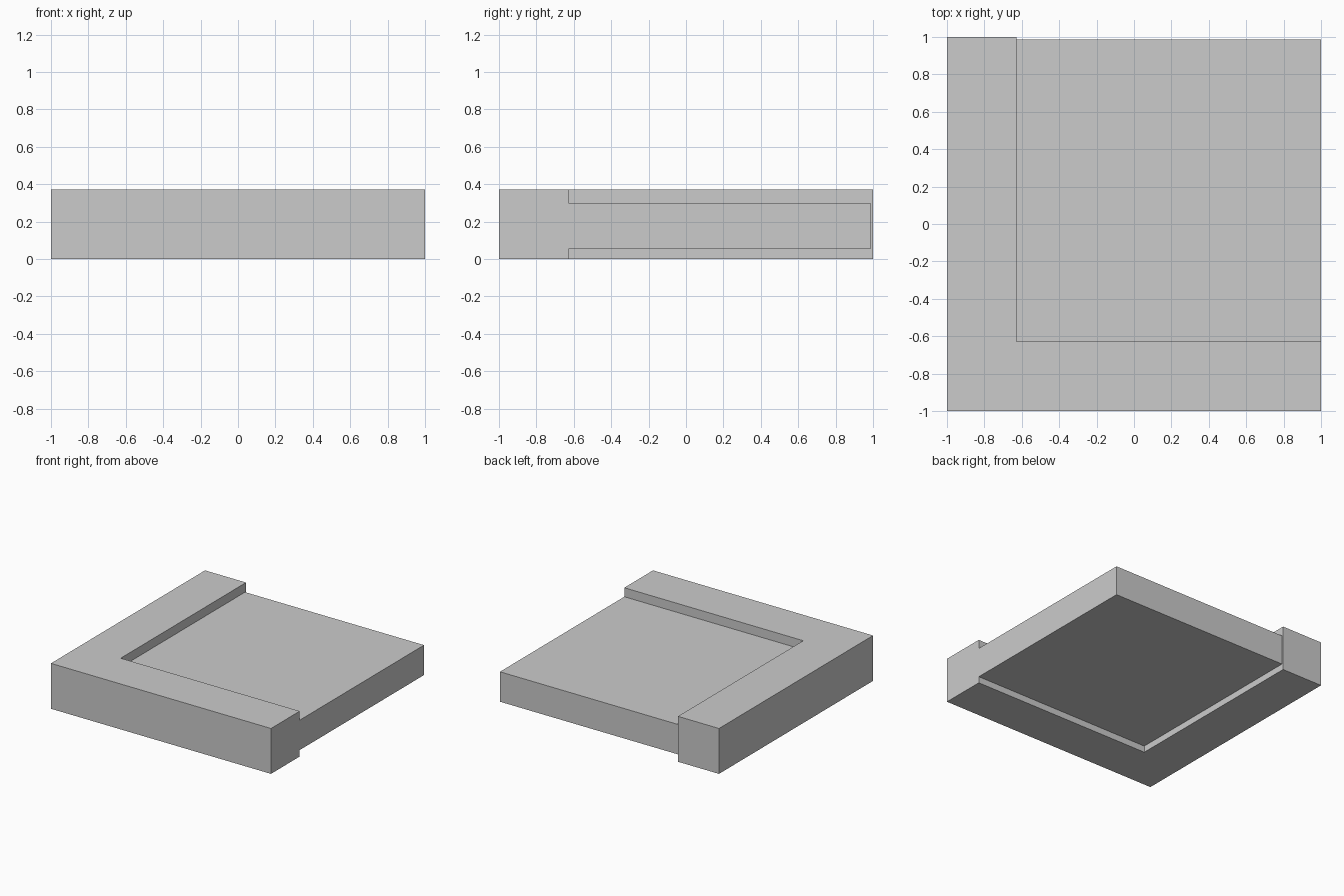
import bpy
import bmesh

cube = bpy.data.objects.get("Cube")
if cube:
    bpy.data.objects.remove(cube, do_unlink=True)

GREY = (0.6, 0.6, 0.6, 1.0)
mat = bpy.data.materials.new("plain grey")
mat.use_nodes = True
mat.diffuse_color = GREY
mat.node_tree.nodes["Principled BSDF"].inputs["Base Color"].default_value = GREY


def prism(name, outline, bottom, top):
    """Extrude a flat outline between two heights."""
    bm = bmesh.new()
    face = bm.faces.new([bm.verts.new((x, y, bottom)) for x, y in outline])
    grown = bmesh.ops.extrude_face_region(bm, geom=[face])["geom"]
    verts = [g for g in grown if isinstance(g, bmesh.types.BMVert)]
    bmesh.ops.translate(bm, verts=verts, vec=(0, 0, top - bottom))
    bmesh.ops.recalc_face_normals(bm, faces=bm.faces)
    mesh = bpy.data.meshes.new(name)
    bm.to_mesh(mesh)
    bm.free()
    mesh.materials.append(mat)
    obj = bpy.data.objects.new(name, mesh)
    bpy.context.collection.objects.link(obj)
    return obj


INNER = -0.627   # inner faces of the two beams
BACK = 0.987     # slab stops just short of the side beam's end

# L-shaped beam along the front and right edges
prism("corner_beam", [(-1, -1), (1, -1), (1, INNER), (INNER, INNER),
                      (INNER, 1), (-1, 1)], 0, 0.373)

# Floor slab filling the corner, raised off the ground
prism("floor_slab", [(INNER, INNER), (1, INNER), (1, BACK), (INNER, BACK)],
      0.053, 0.299)
